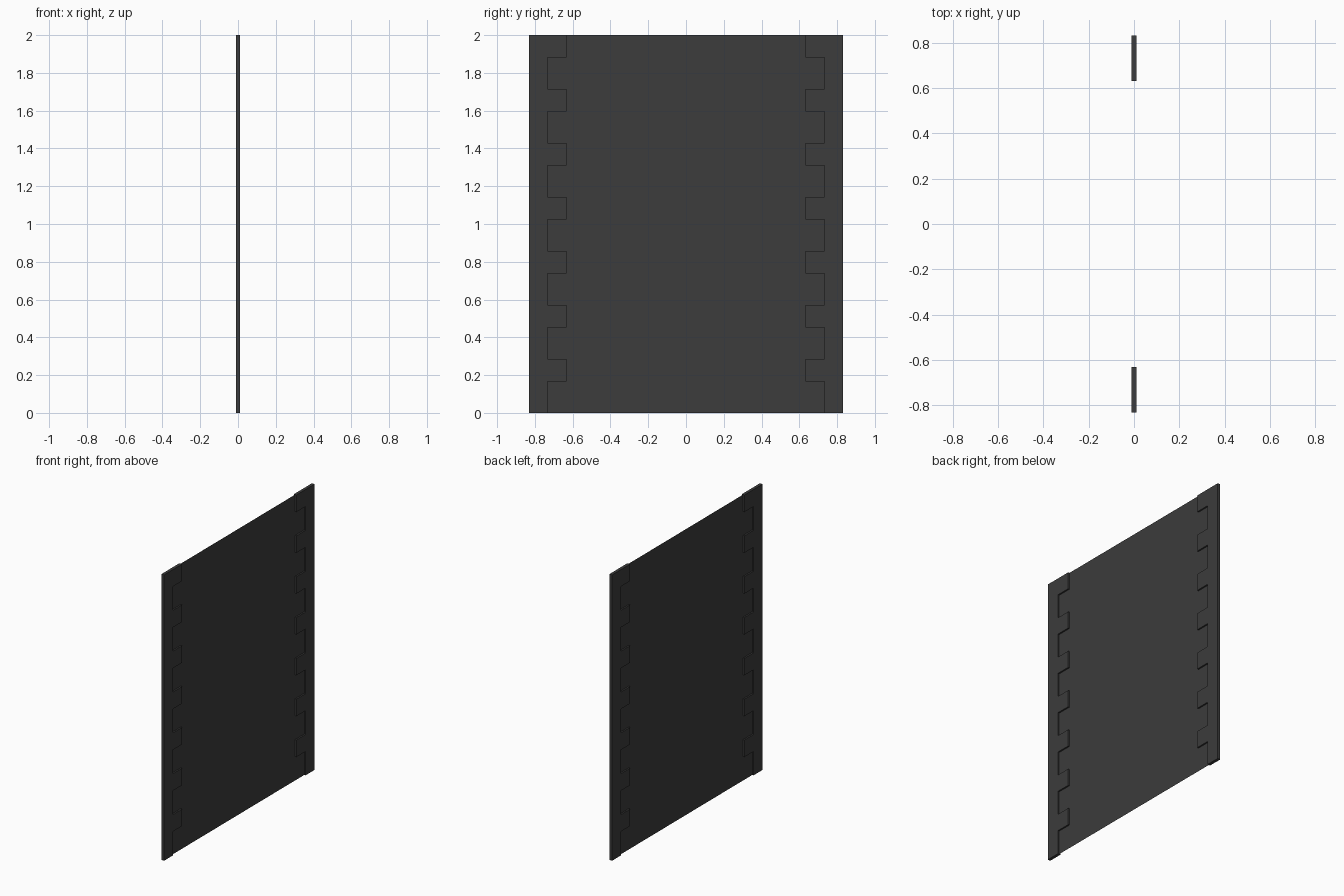
import bpy, bmesh

if "Cube" in bpy.data.objects:
    bpy.data.objects.remove(bpy.data.objects["Cube"])

HEIGHT, HALF_THICK = 2.0, 0.0105
Y_OUT, Y_NOTCH, Y_TOOTH = 0.832, 0.733, 0.632
TEETH = 7
PITCH = HEIGHT / TEETH
GAP = 0.167

dark = bpy.data.materials.new("dark_grey")
dark.diffuse_color = (0.045, 0.045, 0.045, 1)
dark.use_nodes = True
dark.node_tree.nodes["Principled BSDF"].inputs["Base Color"].default_value = dark.diffuse_color


def polygon_object(name, points, x, depth=0.0):
    """Polygon in the YZ plane, optionally extruded along X."""
    bm = bmesh.new()
    face = bm.faces.new([bm.verts.new((x, y, z)) for y, z in points])
    if depth:
        res = bmesh.ops.extrude_face_region(bm, geom=[face], use_keep_orig=True)
        verts = [g for g in res["geom"] if isinstance(g, bmesh.types.BMVert)]
        bmesh.ops.translate(bm, verts=verts, vec=(depth, 0, 0))
        bmesh.ops.recalc_face_normals(bm, faces=bm.faces[:])
    mesh = bpy.data.meshes.new(name)
    bm.to_mesh(mesh)
    bm.free()
    mesh.materials.append(dark)
    obj = bpy.data.objects.new(name, mesh)
    bpy.context.collection.objects.link(obj)
    return obj


# Thin sheet between the edge strips
polygon_object("center_sheet", [(-0.74, 0), (0.74, 0), (0.74, HEIGHT), (-0.74, HEIGHT)], 0)

# Toothed edge strip, mirrored to the other side
outline = [(Y_OUT, HEIGHT), (Y_OUT, 0)]
for i in range(TEETH):
    z = i * PITCH
    outline += [(Y_NOTCH, z), (Y_NOTCH, z + GAP),
                (Y_TOOTH, z + GAP), (Y_TOOTH, z + PITCH)]
strip = polygon_object("toothed_edge_strips", outline, -HALF_THICK, 2 * HALF_THICK)
mirror = strip.modifiers.new("mirror", 'MIRROR')
mirror.use_axis = (False, True, False)
mirror.use_mirror_merge = False
